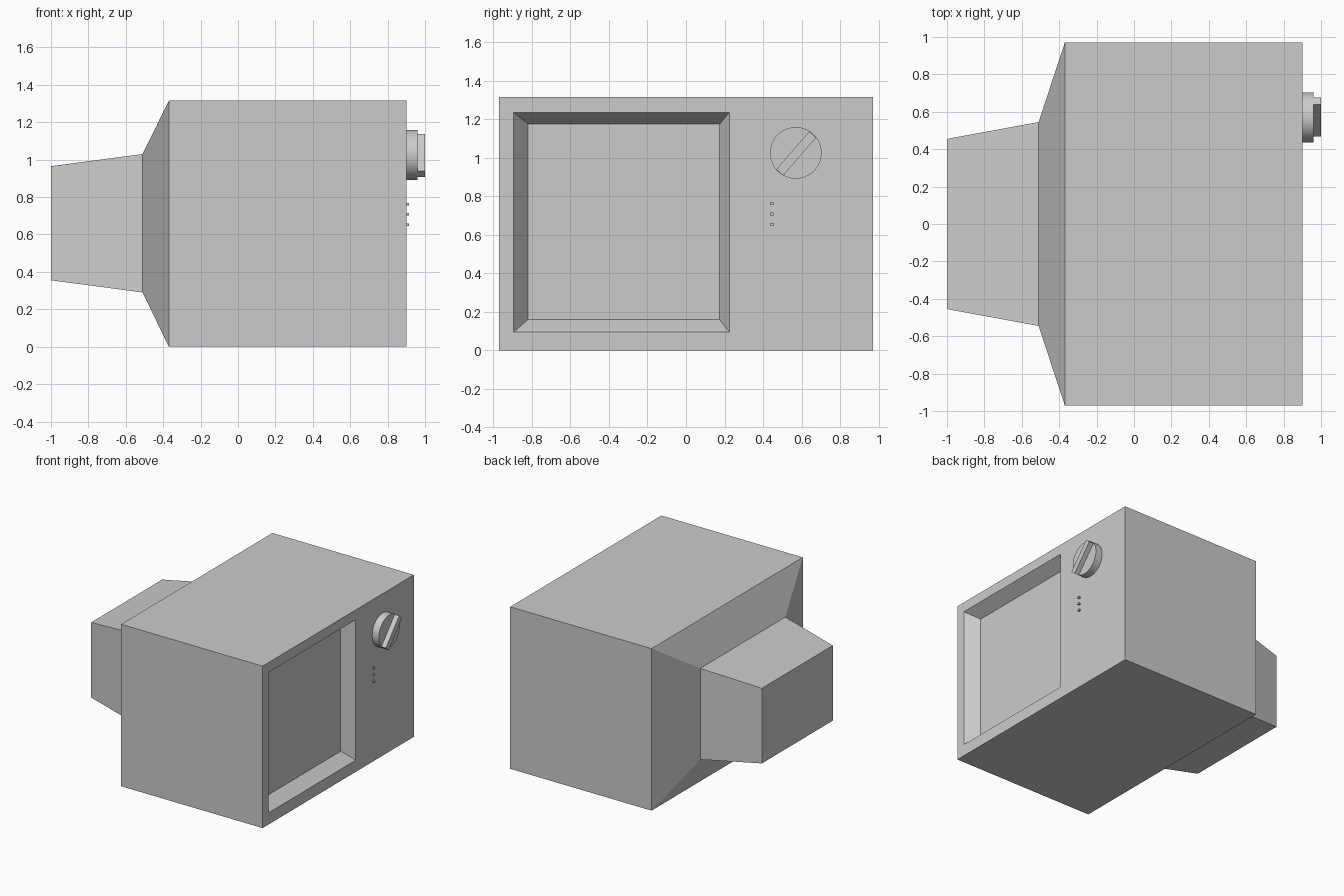
import bpy, bmesh, math
from mathutils import Matrix

if "Cube" in bpy.data.objects:
    bpy.data.objects.remove(bpy.data.objects["Cube"])

grey = bpy.data.materials.new("plain grey")
grey.diffuse_color = (0.6, 0.6, 0.6, 1)
grey.use_nodes = True
grey.node_tree.nodes["Principled BSDF"].inputs["Base Color"].default_value = grey.diffuse_color


def finish(name, bm):
    bmesh.ops.recalc_face_normals(bm, faces=bm.faces)
    mesh = bpy.data.meshes.new(name)
    bm.to_mesh(mesh)
    bm.free()
    mesh.materials.append(grey)
    obj = bpy.data.objects.new(name, mesh)
    bpy.context.collection.objects.link(obj)
    return obj


def box(name, centre, size, tilt=0):
    bm = bmesh.new()
    bmesh.ops.create_cube(bm, size=1, matrix=Matrix.Translation(centre)
                          @ Matrix.Rotation(tilt, 4, 'X') @ Matrix.Diagonal((*size, 1)))
    return finish(name, bm)


# Cabinet: rectangular rings lofted from the rear housing to the sunken screen
# each ring: x, y min, y max, z min, z max
rings = [(-1.0, -0.455, 0.455, 0.355, 0.965),    # rear end
         (-0.51, -0.545, 0.545, 0.29, 1.03),     # rear housing root
         (-0.37, -0.97, 0.97, 0, 1.315),         # back of the case
         (0.9, -0.97, 0.97, 0, 1.315),           # front of the case
         (0.9, -0.895, 0.225, 0.095, 1.235),     # screen opening
         (0.8, -0.82, 0.175, 0.16, 1.175)]       # screen
bm = bmesh.new()
loops = [[bm.verts.new((x, y, z)) for y, z in ((y0, z0), (y1, z0), (y1, z1), (y0, z1))]
         for x, y0, y1, z0, z1 in rings]
for a, b in zip(loops, loops[1:]):
    for i in range(4):
        j = (i + 1) % 4
        bm.faces.new((a[i], a[j], b[j], b[i]))
bm.faces.new(loops[0])
bm.faces.new(loops[-1])
finish("cabinet", bm)

# Round dial with a diagonal grip bar
bm = bmesh.new()
bmesh.ops.create_cone(bm, cap_ends=True, segments=48, radius1=0.134, radius2=0.134, depth=0.06,
                      matrix=Matrix.Translation((0.93, 0.57, 1.025)) @ Matrix.Rotation(math.pi / 2, 4, 'Y'))
dial = finish("dial", bm)
bpy.context.view_layer.objects.active = dial
dial.select_set(True)
bpy.ops.object.shade_smooth_by_angle(angle=math.radians(30))
box("dial_grip", (0.975, 0.572, 1.022), (0.05, 0.261, 0.048), math.radians(49))

# Three small buttons below the dial
for n, z in enumerate((0.653, 0.708, 0.762)):
    box(f"button_{n + 1}", (0.907, 0.445, z), (0.016, 0.016, 0.014))
